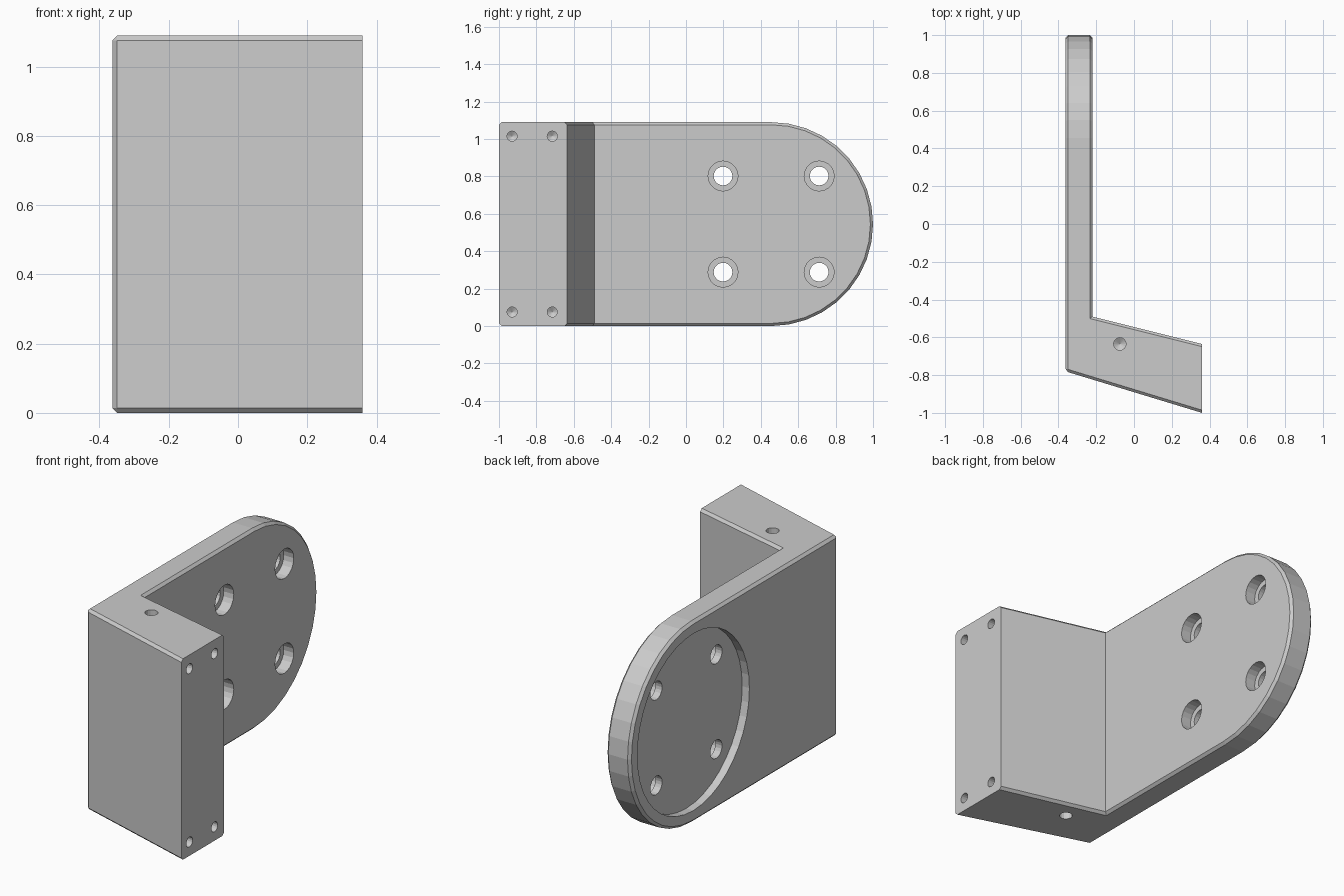
import bpy, bmesh, math
from mathutils import Vector

if "Cube" in bpy.data.objects:
    bpy.data.objects.remove(bpy.data.objects["Cube"])

XL, XR, XI = -0.363, 0.36, -0.22      # outer face, arm end, inner plate face
H, R, CY = 1.09, 0.545, 0.455         # height, round end radius and centre
CZ = H / 2


def add_object(name, bm):
    bmesh.ops.recalc_face_normals(bm, faces=bm.faces)
    mesh = bpy.data.meshes.new(name)
    bm.to_mesh(mesh)
    bm.free()
    ob = bpy.data.objects.new(name, mesh)
    bpy.context.collection.objects.link(ob)
    return ob


def prism(name, points, direction):
    bm = bmesh.new()
    face = bm.faces.new([bm.verts.new(p) for p in points])
    ext = bmesh.ops.extrude_face_region(bm, geom=[face])["geom"]
    moved = [v for v in ext if isinstance(v, bmesh.types.BMVert)]
    bmesh.ops.translate(bm, verts=moved, vec=direction)
    return add_object(name, bm)


def cutter(name, origin, axis, profile, n=20):
    """Revolved cutter from (radius, distance) pairs along the axis."""
    bm = bmesh.new()
    rot = Vector((0, 0, 1)).rotation_difference(Vector(axis))
    rings = []
    for r, d in profile:
        rings.append([bm.verts.new(Vector(origin) + rot @ Vector(
            (r * math.cos(2 * math.pi * i / n), r * math.sin(2 * math.pi * i / n), d)))
            for i in range(n)])
    for a, b in zip(rings, rings[1:]):
        for i in range(n):
            j = (i + 1) % n
            bm.faces.new((a[i], a[j], b[j], b[i]))
    bm.faces.new(rings[0])
    bm.faces.new(rings[-1])
    return add_object(name, bm)


def apply_booleans(ob, others, operation):
    for other in others:
        mod = ob.modifiers.new("cut", 'BOOLEAN')
        mod.operation, mod.solver, mod.object = operation, 'EXACT', other
        other.hide_render = True
    dg = bpy.context.evaluated_depsgraph_get()
    mesh = bpy.data.meshes.new_from_object(ob.evaluated_get(dg))
    ob.modifiers.clear()
    ob.data = mesh
    for other in others:
        bpy.data.objects.remove(other)


# Bracket body: bent plan profile intersected with the round-ended side profile
plan = [(XL, -0.78), (XR, -1.0), (XR, -0.635), (XI, -0.49), (XI, 1.2), (XL, 1.2)]
bracket = prism("bracket", [(x, y, -0.2) for x, y in plan], (0, 0, H + 0.4))
side = [(-1.2, H), (-1.2, 0)]
for i in range(19):
    a = -math.pi / 2 + math.pi * i / 18
    side.append((CY + R * math.cos(a), CZ + R * math.sin(a)))
outline = prism("side_outline", [(-0.6, y, z) for y, z in side], (1.2, 0, 0))
apply_booleans(bracket, [outline], 'INTERSECT')

# Chamfer the outer edges, leaving the arm end and inner corner sharp
bm = bmesh.new()
bm.from_mesh(bracket.data)
bmesh.ops.remove_doubles(bm, verts=bm.verts, dist=1e-4)
bmesh.ops.recalc_face_normals(bm, faces=bm.faces)
edges = [e for e in bm.edges if len(e.link_faces) == 2
         and e.calc_face_angle_signed() > math.radians(35)
         and min(v.co.x for v in e.verts) < XR - 0.01]
bmesh.ops.bevel(bm, geom=edges, offset=0.014, segments=1, affect='EDGES',
                profile=0.5, clamp_overlap=True)
bm.to_mesh(bracket.data)
bm.free()

# Round recess on the outer face
cutters = [cutter("recess", (XL, CY, CZ), (1, 0, 0), [(0.48, -0.1), (0.48, 0.043)], 40)]

# Counterbored mounting holes
for sy in (-1, 1):
    for sz in (-1, 1):
        cutters.append(cutter("mounting_hole", (XI, CY + sy * 0.257, CZ + sz * 0.257),
                              (-1, 0, 0), [(0.08, -0.1), (0.08, 0.06),
                                           (0.05, 0.06), (0.05, 0.3)]))


def drill(origin, axis, r, depth):
    cutters.append(cutter("drill_hole", origin, axis,
                          [(r, -0.1), (r, depth), (0.001, depth + r * 0.6)], 16))


# Blind screw holes in the arm end, top and bottom
for y in (-0.93, -0.715):
    for z in (0.075, H - 0.075):
        drill((XR, y, z), (-1, 0, 0), 0.027, 0.11)
drill((-0.075, -0.635, H), (0, 0, -1), 0.033, 0.15)
drill((-0.075, -0.635, 0), (0, 0, 1), 0.033, 0.15)

apply_booleans(bracket, cutters, 'DIFFERENCE')
for p in bracket.data.polygons:
    p.use_smooth = False
